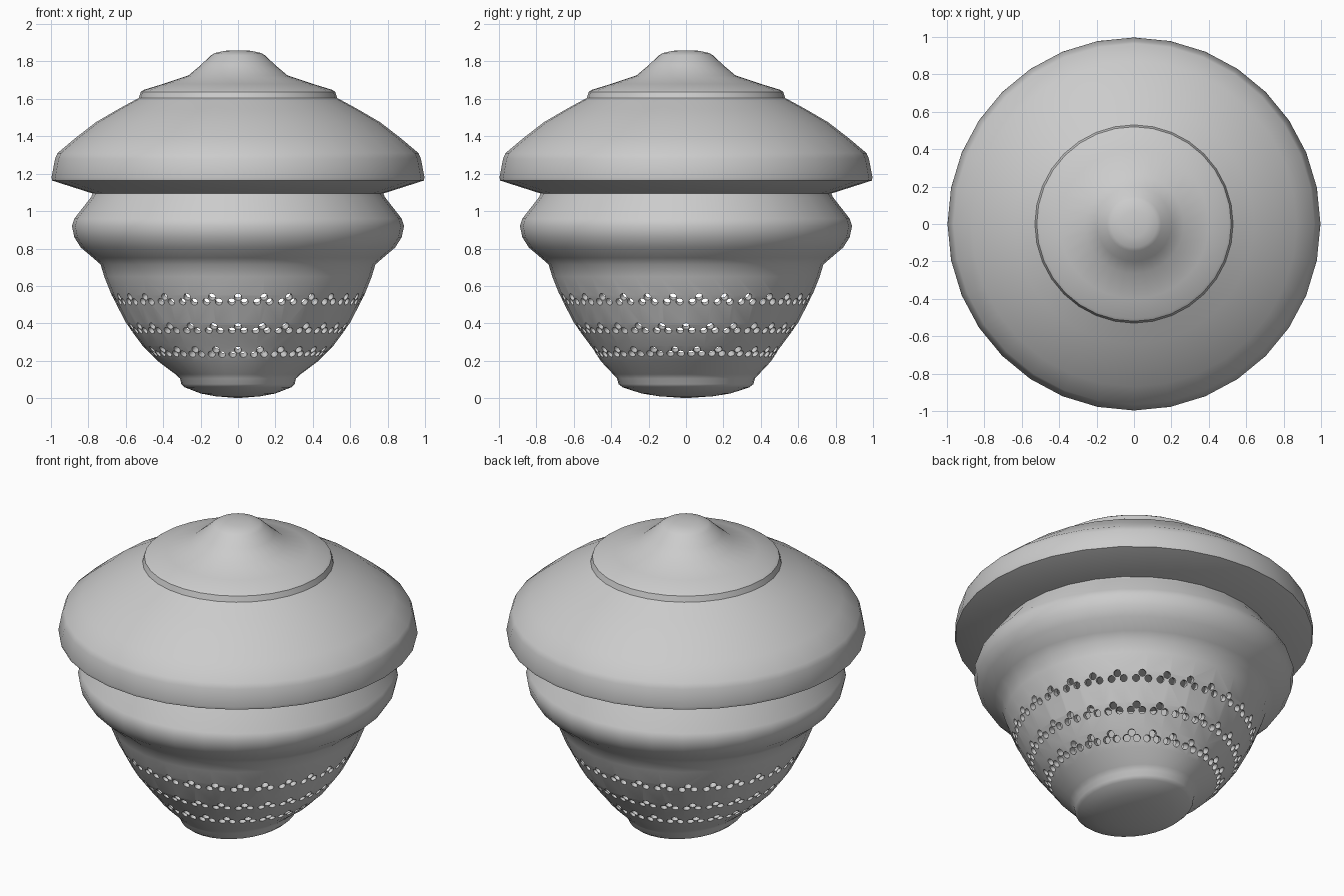
import bpy, bmesh, math
from mathutils import Matrix, Vector

if "Cube" in bpy.data.objects:
    bpy.data.objects.remove(bpy.data.objects["Cube"])

SEG = 32


def finish(name, bm):
    bmesh.ops.recalc_face_normals(bm, faces=bm.faces)
    me = bpy.data.meshes.new(name)
    bm.to_mesh(me)
    bm.free()
    ob = bpy.data.objects.new(name, me)
    bpy.context.collection.objects.link(ob)
    return ob


def smooth(ob, deg):
    bpy.ops.object.select_all(action='DESELECT')
    bpy.context.view_layer.objects.active = ob
    ob.select_set(True)
    bpy.ops.object.shade_smooth_by_angle(angle=math.radians(deg))


def lathe(name, profile, y_stretch=lambda z: 1.0):
    """Revolve (radius, z) points; profile begins and ends on the axis."""
    bm = bmesh.new()
    rings = []
    for r, z in profile:
        n = SEG if r > 0 else 1
        rings.append([bm.verts.new((r * math.cos(2 * math.pi * i / SEG),
                                    r * math.sin(2 * math.pi * i / SEG) * y_stretch(z), z))
                      for i in range(n)])
    for a, b in zip(rings, rings[1:]):
        for i in range(SEG):
            j = (i + 1) % SEG
            quad = [a[i % len(a)], a[j % len(a)], b[j % len(b)], b[i % len(b)]]
            bm.faces.new(list(dict.fromkeys(quad)))
    return finish(name, bm)


# Lid with knob, step and wide overhanging rim
lid = lathe("lid", [
    (0, 1.86), (0.07, 1.857), (0.125, 1.845), (0.145, 1.832), (0.2, 1.78), (0.265, 1.725),
    (0.4, 1.68), (0.505, 1.648), (0.52, 1.638), (0.53, 1.605), (0.64, 1.545), (0.76, 1.475),
    (0.87, 1.39), (0.965, 1.31), (0.978, 1.28), (0.997, 1.18), (0.993, 1.163),
    (0.78, 1.095), (0.70, 1.10), (0, 1.10)])
smooth(lid, 35)

# Hollow pot with rounded shoulder; the foot is slightly oval
outer = [(0, 0), (0.12, 0.01), (0.2, 0.025), (0.285, 0.058), (0.303, 0.075), (0.31, 0.105),
         (0.335, 0.128), (0.425, 0.195), (0.51, 0.28), (0.595, 0.395), (0.675, 0.55),
         (0.715, 0.65), (0.735, 0.715), (0.775, 0.75), (0.84, 0.805), (0.875, 0.86),
         (0.888, 0.92), (0.875, 0.96), (0.785, 1.075), (0.775, 1.098)]
inner = [(0.73, 1.098), (0.84, 0.92), (0.79, 0.81), (0.695, 0.72), (0.64, 0.55),
         (0.56, 0.405), (0.475, 0.3), (0.39, 0.22), (0.27, 0.14), (0, 0.1)]
pot = lathe("pot", outer + inner,
            lambda z: 1 + 0.19 * min(1, max(0, (0.24 - z) / 0.13)))

# Three bands of vent holes, each a zigzag of two low holes and one high hole
bm = bmesh.new()
for groups, r, z in ((30, 0.655, 0.515), (28, 0.57, 0.36), (26, 0.475, 0.235)):
    for g in range(groups):
        for off, dz in ((-0.25, 0), (0, 0.033), (0.25, 0)):
            a = -math.pi / 2 + 2 * math.pi * (g + off) / groups
            d = Vector((math.cos(a), math.sin(a), -0.5)).normalized()
            p = Vector((r * math.cos(a), r * math.sin(a), z + dz))
            m = Matrix.Translation(p) @ d.to_track_quat('Z', 'Y').to_matrix().to_4x4()
            bmesh.ops.create_cone(bm, cap_ends=True, segments=10, radius1=0.02,
                                  radius2=0.02, depth=0.16, matrix=m)
cutter = finish("hole_cutter", bm)
cutter.hide_render = True

mod = pot.modifiers.new("vents", 'BOOLEAN')
mod.operation = 'DIFFERENCE'
mod.solver = 'EXACT'
mod.object = cutter
bpy.ops.object.select_all(action='DESELECT')
bpy.context.view_layer.objects.active = pot
pot.select_set(True)
bpy.ops.object.modifier_apply(modifier=mod.name)
bpy.data.objects.remove(cutter)
smooth(pot, 40)
